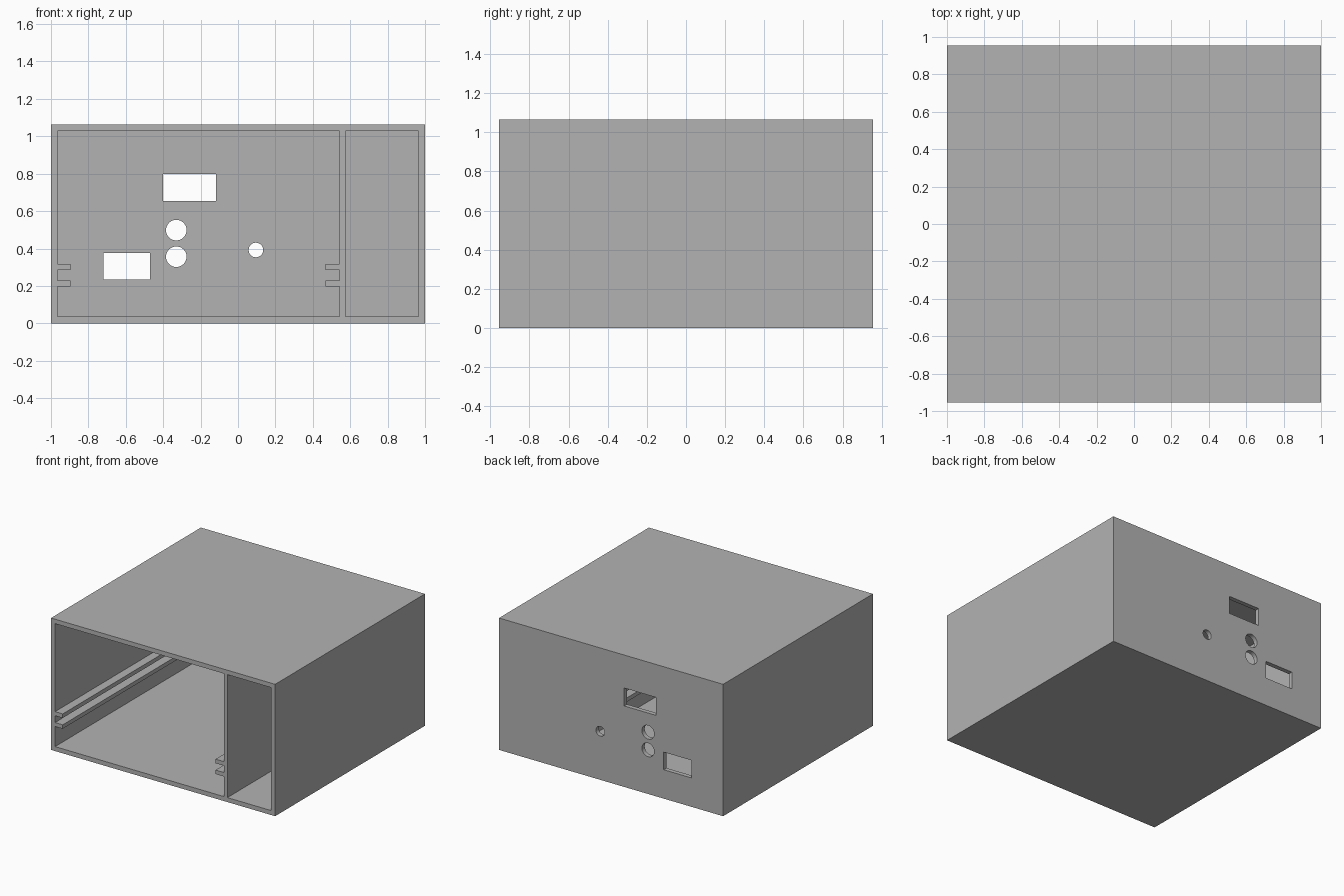
import bpy
import bmesh
import math

default = bpy.data.objects.get("Cube")
if default:
    bpy.data.objects.remove(default, do_unlink=True)

W, D, H = 1.0, 0.955, 1.064      # half width, half depth, height
WALL = 0.036

grey = bpy.data.materials.new("plain grey")
grey.use_nodes = True
grey.diffuse_color = (0.45, 0.45, 0.45, 1)
grey.node_tree.nodes["Principled BSDF"].inputs["Base Color"].default_value = grey.diffuse_color


def prism(name, outline, y0, y1):
    """Extrude an (x, z) outline along y."""
    bm = bmesh.new()
    face = bm.faces.new([bm.verts.new((x, y0, z)) for x, z in outline])
    new = bmesh.ops.extrude_face_region(bm, geom=[face])["geom"]
    verts = [v for v in new if isinstance(v, bmesh.types.BMVert)]
    bmesh.ops.translate(bm, verts=verts, vec=(0, y1 - y0, 0))
    bmesh.ops.recalc_face_normals(bm, faces=bm.faces)
    mesh = bpy.data.meshes.new(name)
    bm.to_mesh(mesh)
    bm.free()
    mesh.materials.append(grey)
    obj = bpy.data.objects.new(name, mesh)
    bpy.context.scene.collection.objects.link(obj)
    return obj


def rect(x0, x1, z0, z1):
    return [(x0, z0), (x1, z0), (x1, z1), (x0, z1)]


def circle(x, z, r, n=48):
    return [(x + r * math.cos(2 * math.pi * i / n), z + r * math.sin(2 * math.pi * i / n))
            for i in range(n)]


def rail_steps(wall_x, tip_x):
    """Outline of a pair of board guide rails on a side wall, bottom to top."""
    pts = []
    for z0, z1 in ((0.198, 0.23), (0.285, 0.318)):
        pts += [(wall_x, z0), (tip_x, z0), (tip_x, z1), (wall_x, z1)]
    return pts


# Main compartment with guide rails, and the narrow side compartment
LEFT, DIVIDER, TOP = -W + WALL, 0.542, H - WALL
main_bay = ([(LEFT, WALL), (DIVIDER, WALL)] + rail_steps(DIVIDER, 0.468)
            + [(DIVIDER, TOP), (LEFT, TOP)] + rail_steps(LEFT, -0.896)[::-1])
side_bay = rect(DIVIDER + 0.032, W - WALL, WALL, TOP)

# Openings through the back wall
openings = [
    rect(-0.40, -0.117, 0.653, 0.798),
    rect(-0.72, -0.47, 0.233, 0.375),
    circle(-0.33, 0.498, 0.055),
    circle(-0.33, 0.356, 0.055),
    circle(0.096, 0.392, 0.039),
]

enclosure = prism("enclosure", rect(-W, W, 0, H), -D, D)
cutters = [prism("bay_cutter", p, -D - 0.1, D - WALL) for p in (main_bay, side_bay)]
cutters += [prism("opening_cutter", p, D - 2 * WALL, D + 0.1) for p in openings]

# Cut the shell and keep the finished mesh
for cutter in cutters:
    cutter.hide_render = True
    mod = enclosure.modifiers.new("cut", "BOOLEAN")
    mod.operation = "DIFFERENCE"
    mod.solver = "EXACT"
    mod.object = cutter
bpy.context.view_layer.update()
graph = bpy.context.evaluated_depsgraph_get()
finished = bpy.data.meshes.new_from_object(enclosure.evaluated_get(graph))
enclosure.modifiers.clear()
enclosure.data = finished
for cutter in cutters:
    bpy.data.objects.remove(cutter, do_unlink=True)

# Smooth only the round hole walls
bpy.ops.object.select_all(action="DESELECT")
enclosure.select_set(True)
bpy.context.view_layer.objects.active = enclosure
bpy.ops.object.shade_smooth_by_angle(angle=math.radians(30))
